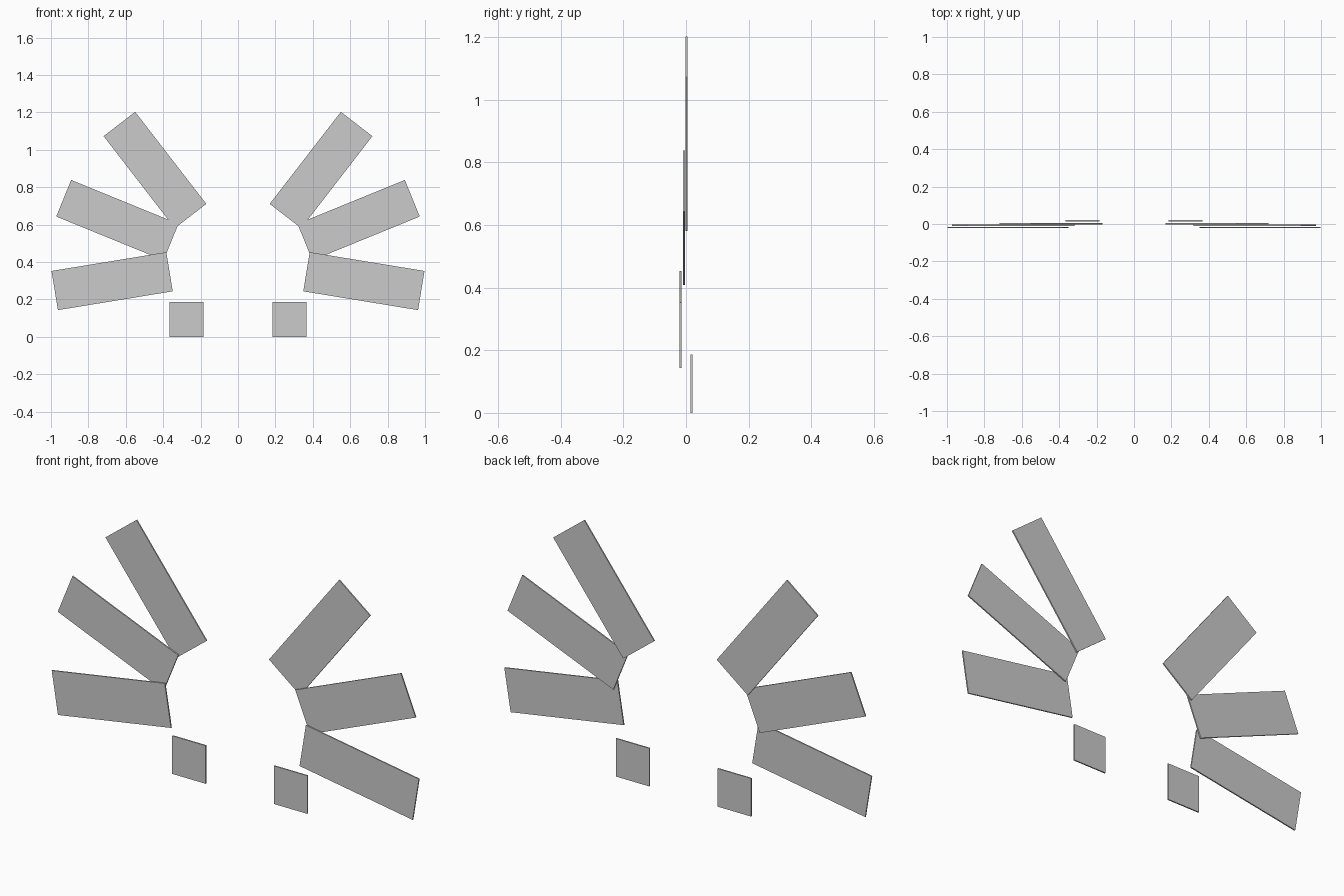
import bpy
from math import radians

if "Cube" in bpy.data.objects:
    bpy.data.objects.remove(bpy.data.objects["Cube"])


def plate(name, x, y, z, length, height, angle, side):
    # thin slab facing the front, tilted about y and mirrored by side
    bpy.ops.mesh.primitive_cube_add(size=1, location=(side * x, y, z),
                                    rotation=(0, -side * radians(angle), 0))
    ob = bpy.context.object
    ob.name = name
    ob.scale = (length, 0.0065, height)
    bpy.ops.object.transform_apply(location=False, rotation=True, scale=True)


# name, centre x, y, z, length, height, tilt
parts = [
    ("upper_blade", 0.444, 0.001, 0.892, 0.622, 0.213, 52.3),
    ("middle_blade", 0.645, -0.007, 0.624, 0.620, 0.211, 22.2),
    ("lower_blade", 0.673, -0.018, 0.298, 0.622, 0.212, -9.3),
    ("foot_plate", 0.276, 0.017, 0.0935, 0.182, 0.187, 0),
]

# fan of blades and foot plate on each side
for label, side in (("left", -1), ("right", 1)):
    for name, *dims in parts:
        plate(f"{label}_{name}", *dims, side)
